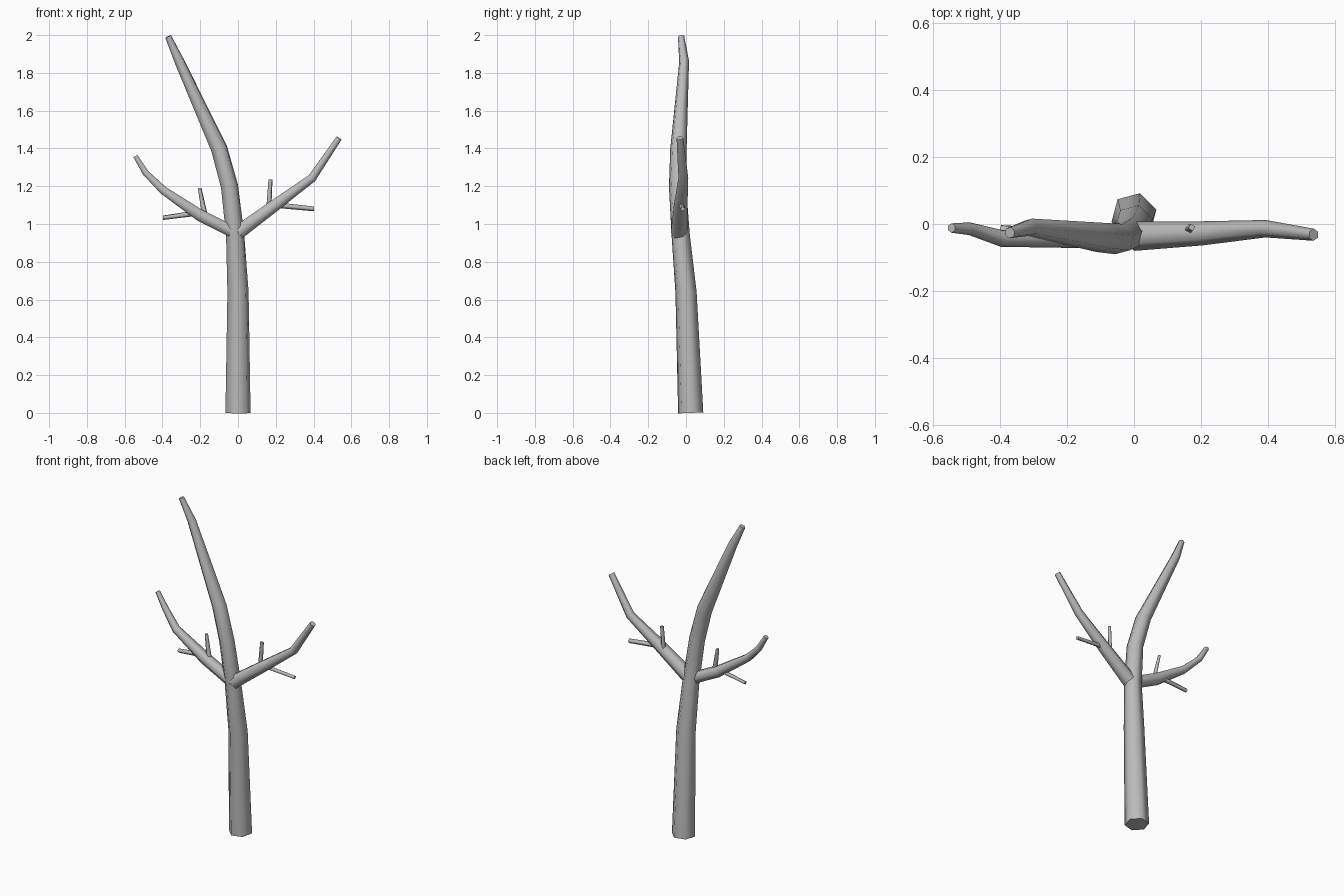
import bpy, bmesh, math
from mathutils import Vector

cube = bpy.data.objects.get("Cube")
if cube:
    bpy.data.objects.remove(cube, do_unlink=True)

bark = bpy.data.materials.new("grey_bark")
bark.use_nodes = True
GREY = (0.5, 0.5, 0.5, 1)
bark.diffuse_color = GREY
bark.node_tree.nodes["Principled BSDF"].inputs["Base Color"].default_value = GREY


def tube(name, path, sides, turn=15):
    """Tapered smooth tube through (x, y, z, radius) points with flat, sharp end caps."""
    bm = bmesh.new()
    pts = [Vector(p[:3]) for p in path]
    rings = []
    side = None
    for i, p in enumerate(pts):
        d_in = (p - pts[i - 1]).normalized() if i else Vector()
        d_out = (pts[i + 1] - p).normalized() if i < len(pts) - 1 else Vector()
        d = (d_in + d_out).normalized()
        if side is None:
            side = Vector((1, 0, 0)) if abs(d.x) < 0.6 else Vector((0, -1, 0))
        side = (side - d * side.dot(d)).normalized()
        up = d.cross(side)
        ring = []
        for k in range(sides):
            a = math.radians(turn) + math.tau * k / sides
            ring.append(bm.verts.new(p + (side * math.cos(a) + up * math.sin(a)) * path[i][3]))
        rings.append(ring)
    for a, b in zip(rings, rings[1:]):
        for k in range(sides):
            n = (k + 1) % sides
            bm.faces.new((a[k], a[n], b[n], b[k])).smooth = True
    for cap in (bm.faces.new(rings[0][::-1]), bm.faces.new(rings[-1])):
        for e in cap.edges:
            e.smooth = False
    mesh = bpy.data.meshes.new(name)
    bm.to_mesh(mesh)
    bm.free()
    mesh.materials.append(bark)
    obj = bpy.data.objects.new(name, mesh)
    bpy.context.collection.objects.link(obj)


# Trunk, bending over to the right at the top
tube("trunk", [(0, .025, 0, .069), (0, 0, .64, .058), (-.015, -.028, .94, .05),
               (-.045, -.045, 1.2, .047), (-.1, -.04, 1.4, .045),
               (-.31, -.01, 1.86, .027), (-.37, -.026, 1.993, .017)], 6)

# Main limbs
tube("left_limb", [(0, -.036, .955, .044), (.2, -.028, 1.102, .036),
                   (.392, -.014, 1.243, .026), (.535, -.032, 1.455, .018)], 6, 0)
tube("right_limb", [(-.01, -.038, .95, .036), (-.2, -.035, 1.045, .036),
                    (-.395, -.043, 1.178, .025), (-.49, -.014, 1.272, .019),
                    (-.543, -.012, 1.36, .014)], 6, 0)

# Small twigs
tube("left_upper_twig", [(.163, -.015, 1.08, .014), (.172, -.01, 1.235, .011)], 4)
tube("left_lower_twig", [(.22, -.025, 1.098, .015), (.402, -.017, 1.08, .013)], 4)
tube("right_upper_twig", [(-.178, -.03, 1.06, .015), (-.203, -.02, 1.19, .01)], 4)
tube("right_lower_twig", [(-.2, -.03, 1.06, .015), (-.397, -.015, 1.033, .012)], 4)
